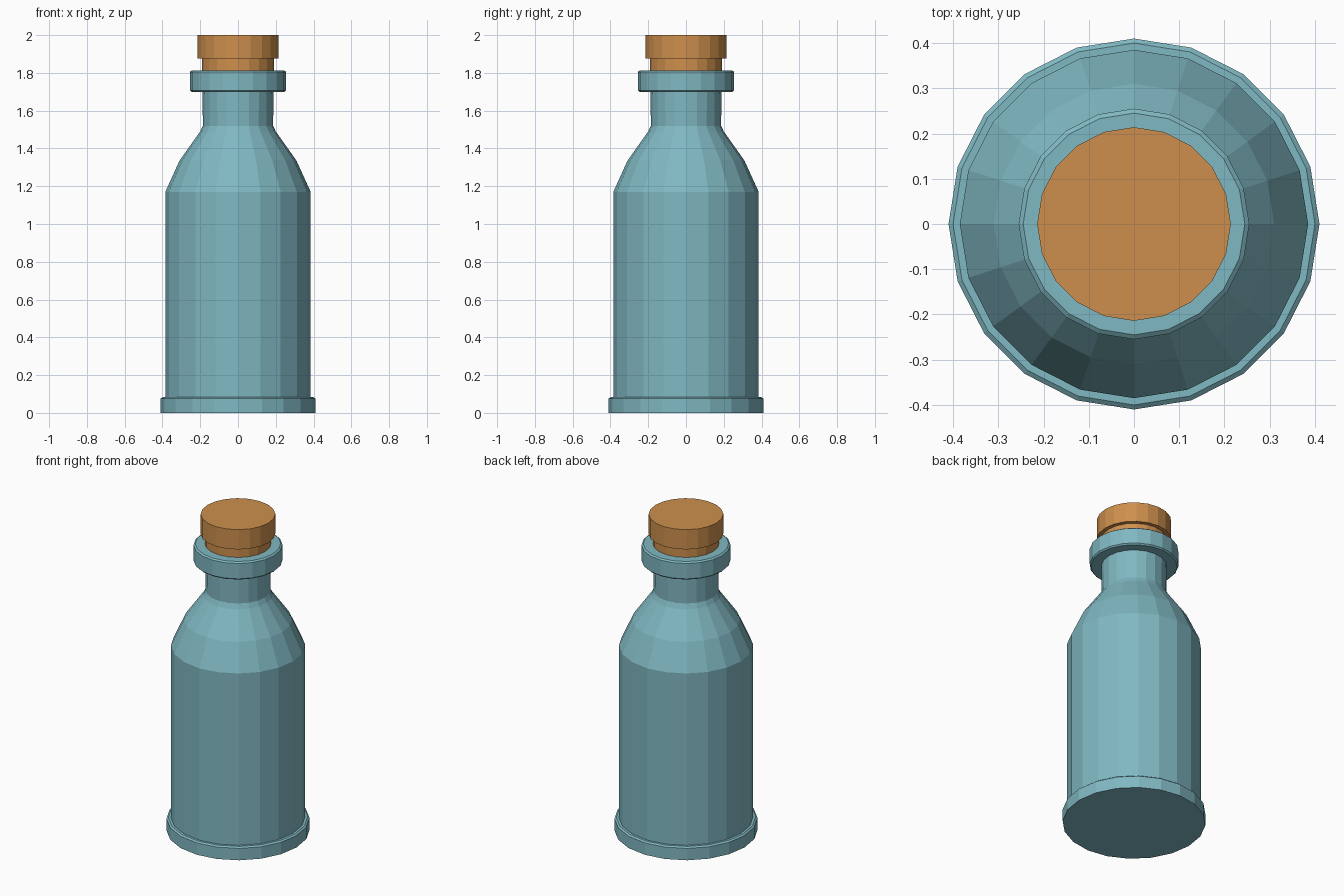
import bpy, bmesh
from math import cos, sin, tau

if "Cube" in bpy.data.objects:
    bpy.data.objects.remove(bpy.data.objects["Cube"])

SIDES = 20


def material(name, color):
    mat = bpy.data.materials.new(name)
    mat.diffuse_color = (*color, 1)
    mat.use_nodes = True
    mat.node_tree.nodes["Principled BSDF"].inputs["Base Color"].default_value = mat.diffuse_color
    return mat


def lathe(name, profile, mat):
    """Revolve (radius, z) points around z and cap both ends."""
    bm = bmesh.new()
    rings = [[bm.verts.new((r * cos(tau * i / SIDES), r * sin(tau * i / SIDES), z))
              for i in range(SIDES)] for r, z in profile]
    for low, high in zip(rings, rings[1:]):
        for i in range(SIDES):
            j = (i + 1) % SIDES
            bm.faces.new((low[i], low[j], high[j], high[i]))
    bm.faces.new(rings[0][::-1])
    bm.faces.new(rings[-1])
    mesh = bpy.data.meshes.new(name)
    bm.to_mesh(mesh)
    bm.free()
    mesh.materials.append(mat)
    obj = bpy.data.objects.new(name, mesh)
    bpy.context.collection.objects.link(obj)
    return obj


glass = material("teal_glass", (0.216, 0.479, 0.539))
cork = material("cork", (0.61, 0.275, 0.074))

# Bottle: foot rim, straight body, shoulder, neck and bevelled lip
lathe("bottle", [
    (0.41, 0.0), (0.41, 0.075), (0.40, 0.083), (0.385, 0.083),
    (0.385, 1.17), (0.31, 1.335), (0.20, 1.49), (0.186, 1.52), (0.188, 1.70),
    (0.247, 1.70), (0.255, 1.708), (0.255, 1.805), (0.245, 1.813),
    (0.19, 1.813),
], glass)

# Stopper: narrow plug under a wider cap
lathe("stopper", [
    (0.19, 1.80), (0.19, 1.875), (0.214, 1.875), (0.214, 2.0),
], cork)
